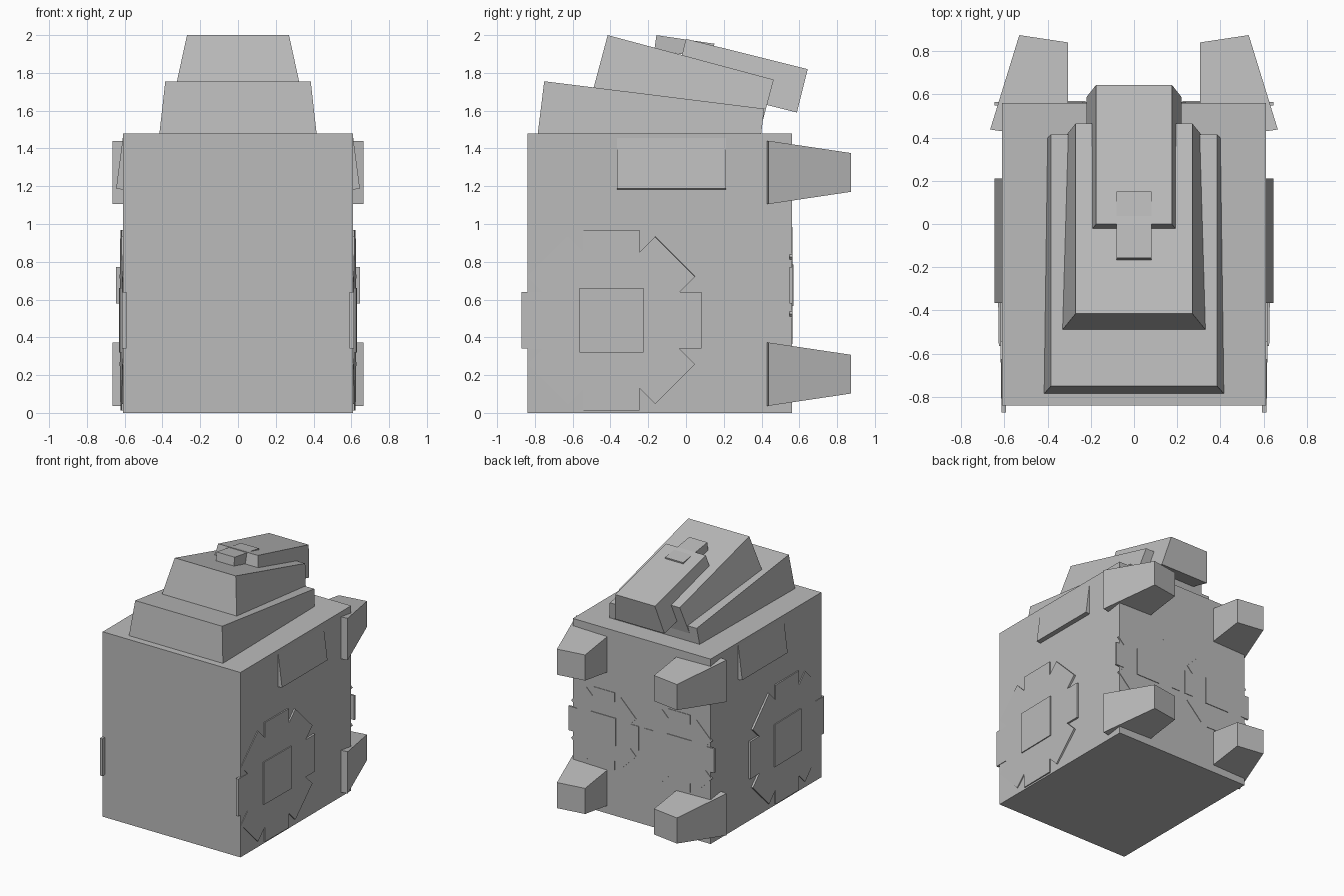
import bpy
import bmesh
from math import radians, sin, cos, pi
from mathutils import Matrix, Vector, Euler

cube = bpy.data.objects.get("Cube")
if cube:
    bpy.data.objects.remove(cube, do_unlink=True)

GREY = (0.5, 0.5, 0.5, 1)
grey = bpy.data.materials.new("plain grey")
grey.use_nodes = True
grey.diffuse_color = GREY
grey.node_tree.nodes["Principled BSDF"].inputs["Base Color"].default_value = GREY


def prism(name, lower, upper, depth, loc, rot=(0, 0, 0), mirror=False):
    """Join two matching outlines; the upper one lies at loc, facing local z."""
    place = Matrix.Translation(loc) @ Euler([radians(a) for a in rot]).to_matrix().to_4x4()
    bm = bmesh.new()
    low = [bm.verts.new(place @ Vector((x, y, -depth))) for x, y in lower]
    top = [bm.verts.new(place @ Vector((x, y, 0))) for x, y in upper]
    bm.faces.new(top)
    bm.faces.new(low[::-1])
    n = len(low)
    for i in range(n):
        j = (i + 1) % n
        bm.faces.new((low[i], low[j], top[j], top[i]))
    bmesh.ops.recalc_face_normals(bm, faces=bm.faces)
    mesh = bpy.data.meshes.new(name)
    bm.to_mesh(mesh)
    bm.free()
    mesh.materials.append(grey)
    obj = bpy.data.objects.new(name, mesh)
    bpy.context.collection.objects.link(obj)
    if mirror:
        obj.modifiers.new("Mirror", 'MIRROR').use_mirror_merge = False
    return obj


def rect(w, d):
    return [(-w / 2, -d / 2), (w / 2, -d / 2), (w / 2, d / 2), (-w / 2, d / 2)]


def cog(radius, half):
    """Eight square teeth with a sharp notch between neighbours."""
    points = []
    for i in range(8):
        turn = Matrix.Rotation(i * pi / 4, 2)
        notch = half / sin(pi / 8)
        for p in ((radius, -half), (radius, half),
                  (notch * cos(pi / 8), notch * sin(pi / 8))):
            points.append(tuple(turn @ Vector(p)))
    return points


# Main body
prism("body", rect(1.22, 1.4), rect(1.22, 1.4), 1.48, (0, -0.14, 1.48))

# Stacked, tilted blocks on the roof
prism("lower_roof_block", rect(0.87, 1.174), rect(0.77, 1.174), 0.45,
      (0, -0.168, 1.683), (-7.1, 0, 0))
prism("middle_roof_block", rect(0.73, 0.91), rect(0.54, 0.91), 0.45,
      (0, 0.025, 1.882), (-15, 0, 0))
prism("upper_roof_block", rect(0.44, 0.664), rect(0.35, 0.664), 0.236,
      (0, 0.322, 1.9), (-14, 0, 0))
prism("roof_cap", rect(0.16, 0.31), rect(0.16, 0.31), 0.08,
      (0, -0.003, 1.977), (-8.4, 0, 0))

# Tapered rear struts, one pair high and one pair low
for name, z in (("lower_strut", 0.205), ("upper_strut", 1.273)):
    prism(name, rect(0.364, 0.335), rect(0.228, 0.205), 0.452,
          (0.418, 0.857, z), (-90, 0, 8.6), True)

# Slanted plates high on the sides
prism("side_plate", rect(0.28, 0.575), rect(0.28, 0.575), 0.06,
      (0.627, -0.077, 1.326), (0, 82.5, 0), True)

# Cog plates and their square hubs on the sides
side = (0, 90, -0.8)
prism("side_cog", cog(0.477, 0.149), cog(0.477, 0.149), 0.022,
      (0.62, -0.395, 0.49), side, True)
prism("side_hub", rect(0.34, 0.34), rect(0.34, 0.34), 0.03,
      (0.628, -0.395, 0.49), side, True)

# Smaller cogs and hubs on the back
back = (-90, 0, 0)
prism("back_cog", cog(0.31, 0.097), cog(0.31, 0.097), 0.015,
      (0.335, 0.564, 0.675), back, True)
prism("back_hub", rect(0.22, 0.22), rect(0.22, 0.22), 0.02,
      (0.335, 0.569, 0.675), back, True)
